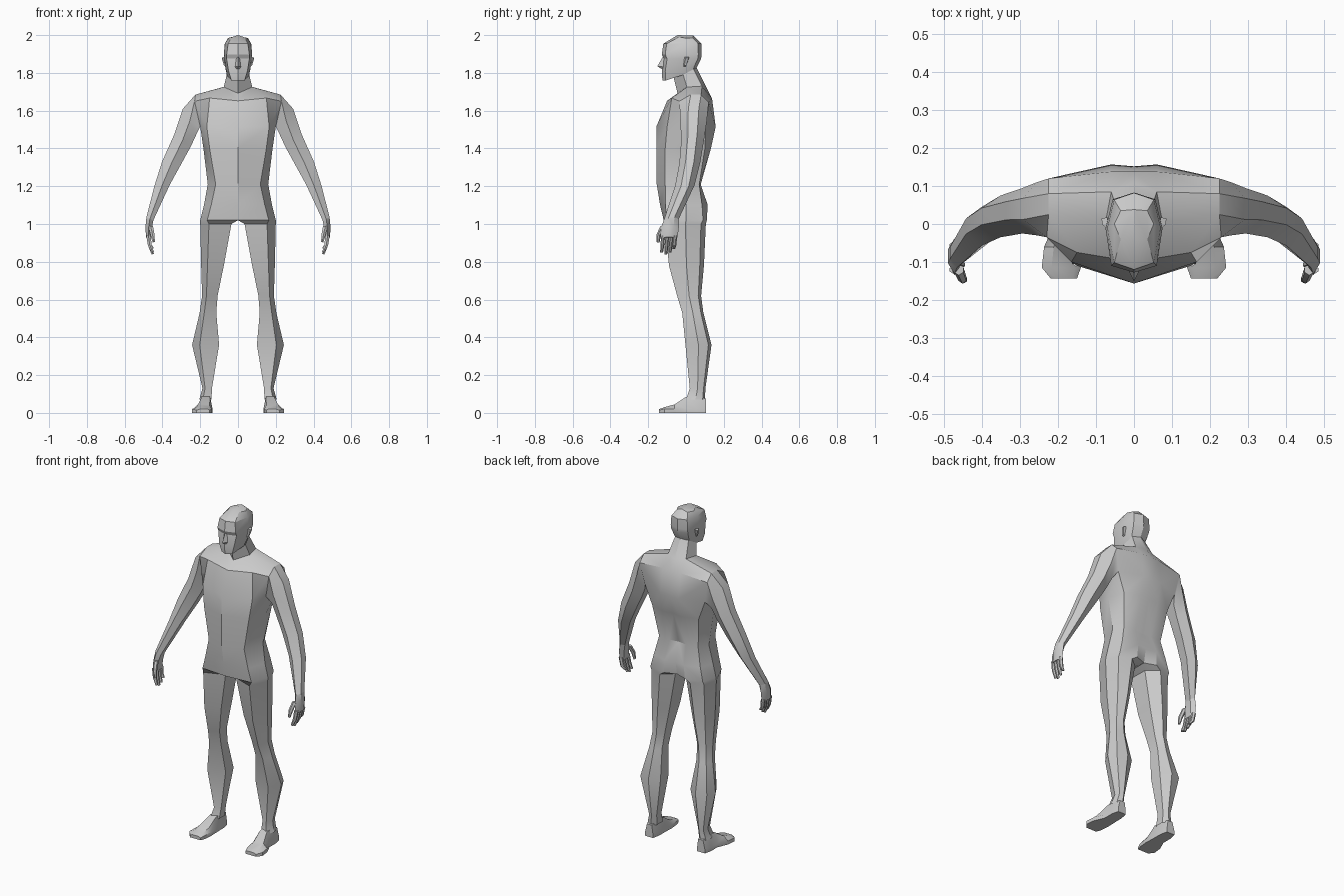
import bpy, bmesh


def loft(bm, rows, closed=True, cap0=False, cap1=False):
    """Skin quads between rows of points."""
    vs = [[bm.verts.new(p) for p in r] for r in rows]
    n = len(vs[0])
    for a, b in zip(vs, vs[1:]):
        for i in range(n if closed else n - 1):
            j = (i + 1) % n
            bm.faces.new((a[i], a[j], b[j], b[i]))
    if cap0:
        bm.faces.new(vs[0])
    if cap1:
        bm.faces.new(vs[-1])


def finish(bm, name):
    """Mirror the half across x, weld, and make the object."""
    geo = bm.verts[:] + bm.edges[:] + bm.faces[:]
    dup = bmesh.ops.duplicate(bm, geom=geo)["geom"]
    for v in dup:
        if isinstance(v, bmesh.types.BMVert):
            v.co.x *= -1
    bmesh.ops.remove_doubles(bm, verts=bm.verts[:], dist=0.0005)
    bmesh.ops.recalc_face_normals(bm, faces=bm.faces[:])
    me = bpy.data.meshes.new(name)
    bm.to_mesh(me)
    bm.free()
    ob = bpy.data.objects.new(name, me)
    bpy.context.collection.objects.link(ob)
    bpy.ops.object.select_all(action='DESELECT')
    ob.select_set(True)
    bpy.context.view_layer.objects.active = ob
    bpy.ops.object.shade_smooth_by_angle()


def level(z, pts):
    return [(x, y, z) for x, y in pts]


def arm_ring(xi, zi, xo, zo, yf, yb):
    """Hexagon between an inner and an outer point of the limb."""
    d = yb - yf
    xm, zm = (xi + xo) / 2, (zi + zo) / 2
    return [(xi, yf + .25 * d, zi), (xm, yf, zm), (xo, yf + .3 * d, zo),
            (xo, yb - .3 * d, zo), (xm, yb, zm), (xi, yb - .25 * d, zi)]


def leg_ring(z, xi, xo, yf, yb):
    shape = [(0, .2), (.72, 0), (1, .5), (.85, .88), (.4, 1), (0, .75)]
    return [(xi + u * (xo - xi), yf + v * (yb - yf), z) for u, v in shape]


# ---- body: torso, neck, arms and legs as one skin
bm = bmesh.new()
hip = level(1.02, [(0, -.118), (.163, -.105), (.2, 0), (.175, .09), (.07, .11), (0, .085)])
chest = level(1.515, [(0, -.157), (.165, -.1), (.2, -.02), (.2, .105), (.06, .157), (0, .152)])
loft(bm, [
    hip,
    level(1.10, [(0, -.137), (.142, -.108), (.18, 0), (.155, .085), (.065, .115), (0, .1)]),
    level(1.21, [(0, -.155), (.118, -.11), (.16, .01), (.13, .07), (.055, .078), (0, .07)]),
    level(1.40, [(0, -.157), (.15, -.11), (.183, 0), (.155, .1), (.06, .132), (0, .12)]),
    chest], closed=False)

# shoulders
cf, f, s = (0, -.1, 1.652), (.15, -.075, 1.667), (.23, -.035, 1.65)
cb, b, sb = (0, .138, 1.665), (.06, .138, 1.665), (.225, .12, 1.645)
nf, n1, st = (0, -.045, 1.692), (.075, .005, 1.725), (.225, .025, 1.685)
nb, n2, sbt = (0, .108, 1.725), (.06, .085, 1.73), (.225, .08, 1.685)
loft(bm, [chest[:3], [cf, f, s], [nf, n1, st]], closed=False)
loft(bm, [chest[:2:-1], [cb, b, sb], [nb, n2, sbt]], closed=False)
loft(bm, [[n1, st], [n2, sbt]], closed=False)

# neck
loft(bm, [[nf, n1, n2, nb],
          [(0, -.065, 1.775), (.06, -.015, 1.79), (.045, .04, 1.82), (0, .055, 1.83)]],
     closed=False)

# arm
wrist = arm_ring(.448, 1.02, .485, 1.035, -.115, -.038)
loft(bm, [[chest[2], s, st, sbt, sb, chest[3]],
          arm_ring(.22, 1.475, .292, 1.61, -.03, .11),
          arm_ring(.25, 1.41, .337, 1.475, -.025, .095),
          arm_ring(.302, 1.315, .402, 1.33, -.035, .075),
          arm_ring(.36, 1.21, .443, 1.2, -.057, .045),
          wrist])

# leg
loft(bm, [hip] + [leg_ring(*a) for a in (
    (1.0, .035, .2, -.112, .105),
    (.78, .075, .195, -.09, .095),
    (.62, .108, .19, -.047, .08),
    (.53, .115, .203, -.02, .092),
    (.36, .1, .243, -.003, .135),
    (.13, .138, .188, .02, .103),
    (.07, .14, .205, .0, .1))])
finish(bm, "body")

# ---- hands: palm, four fingers and a thumb
bm = bmesh.new()
loft(bm, [wrist, arm_ring(.456, .98, .49, .985, -.132, -.038),
          arm_ring(.46, .925, .487, .93, -.135, -.045)], cap1=True)
for y, tip in ((-.057, .868), (-.077, .848), (-.099, .838), (-.121, .848)):
    loft(bm, [arm_ring(.463, .94, .486, .94, y - .011, y + .011),
              arm_ring(.457, .89, .477, .887, y - .014, y + .006),
              arm_ring(.445, tip + .004, .457, tip, y - .016, y)],
         cap0=True, cap1=True)
loft(bm, [arm_ring(.45, .99, .475, .99, -.135, -.105),
          arm_ring(.442, .945, .463, .94, -.157, -.132),
          arm_ring(.44, .905, .452, .902, -.155, -.14)], cap0=True, cap1=True)
finish(bm, "hands")

# ---- feet
bm = bmesh.new()
rows = []
for y0, x0, x1, h in ((.105, .147, .2, .075), (.06, .138, .21, .09), (.0, .137, .21, .085),
                      (-.06, .135, .237, .045), (-.115, .14, .243, .03), (-.143, .15, .22, .02)):
    w = x1 - x0
    rows.append([(x0, y0, 0), (x1, y0, 0), (x1, y0, min(.022, h * .7)),
                 (x1 - .25 * w, y0, h), (x0 + .15 * w, y0, h), (x0, y0, min(.022, h * .7))])
loft(bm, rows, cap0=True, cap1=True)
finish(bm, "feet")


# ---- head
def head_row(z, rise, yf, yb, xf, w):
    return [(0, yf, z), (xf, yf + .018, z), (w, yf + .55 * (yb - yf), z + .4 * rise),
            (.75 * w, yb - .018, z + .8 * rise), (0, yb, z + rise)]


bm = bmesh.new()
loft(bm, [head_row(*a) for a in (
    (1.76, .065, -.125, .055, .035, .058),
    (1.81, .025, -.128, .06, .05, .066),
    (1.875, 0, -.118, .08, .06, .074),
    (1.897, 0, -.128, .083, .06, .075),
    (1.955, 0, -.12, .082, .052, .07))]
    + [[(0, -.045, 2), (.035, -.04, 1.988), (.052, 0, 1.985), (.035, .035, 1.985), (0, .038, 1.997)]],
     closed=False, cap0=True, cap1=True)
finish(bm, "head")

# nose
bm = bmesh.new()
loft(bm, [[(0, -.12, 1.89), (.007, -.117, 1.888)],
          [(0, -.152, 1.835), (.016, -.119, 1.832)],
          [(0, -.124, 1.818), (.01, -.12, 1.82)]], closed=False)
finish(bm, "nose")

# ears
bm = bmesh.new()
loft(bm, [[(.066, -.015, 1.835), (.066, .0, 1.835), (.07, .018, 1.885), (.07, -.012, 1.885)],
          [(.075, -.008, 1.84), (.075, .002, 1.84), (.086, .014, 1.88), (.083, -.002, 1.88)]],
     cap1=True)
finish(bm, "ears")
